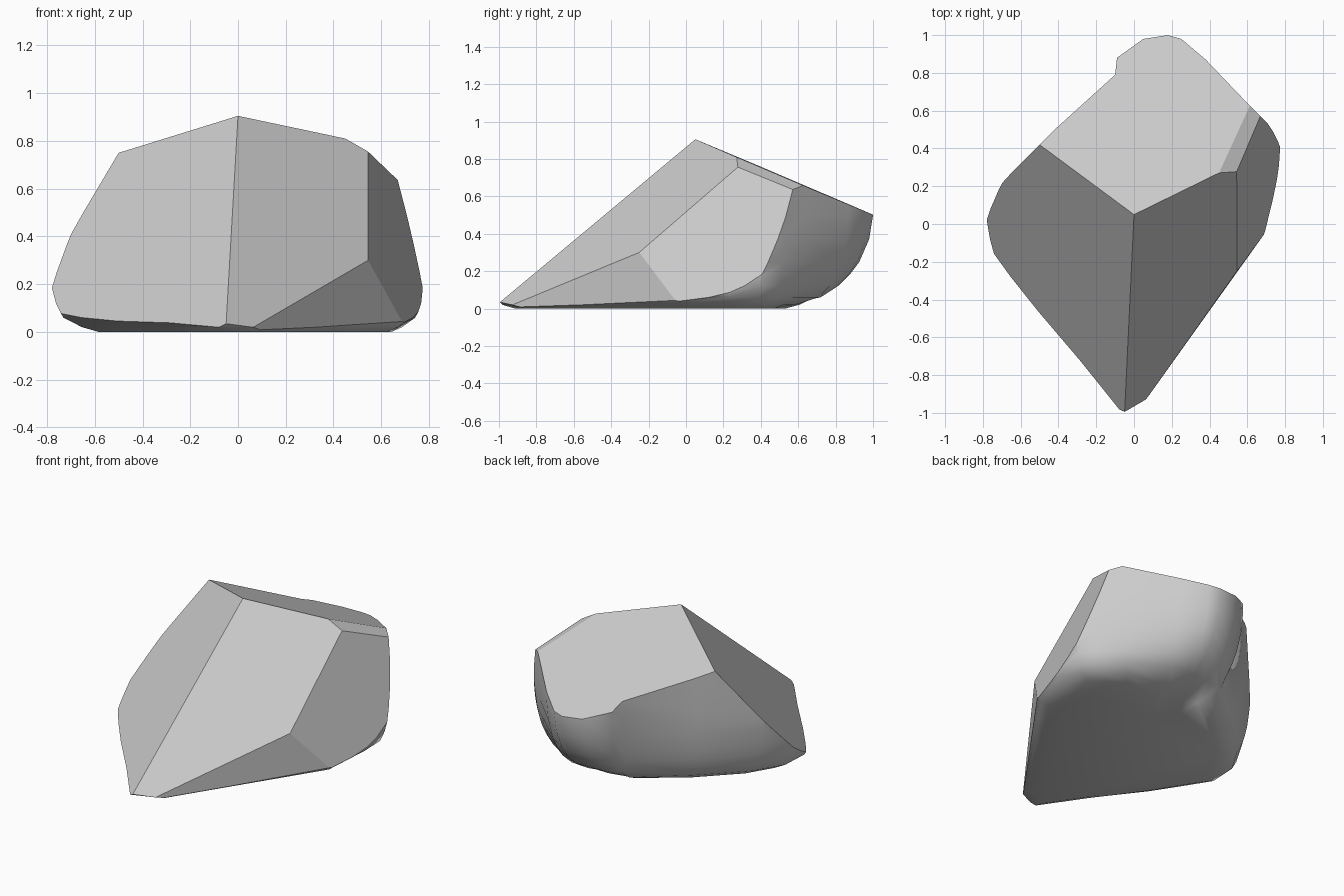
import bpy
import bmesh
from mathutils import Vector

cube = bpy.data.objects.get("Cube")
if cube:
    bpy.data.objects.remove(cube)

# Stone colour
stone = bpy.data.materials.new("stone_grey")
stone.use_nodes = True
grey = (0.6, 0.6, 0.6, 1)
stone.diffuse_color = grey
stone.node_tree.nodes["Principled BSDF"].inputs["Base Color"].default_value = grey

# Outline of the uncut boulder: x, y and how strongly the side tucks in below
outline = [
    (-0.82, 0.02, 0.2), (-0.7, 0.22, 0.2), (-0.42, 0.5, 0.2), (-0.1, 0.79, 0.25),
    (-0.09, 0.88, 0.42), (0.05, 0.98, 0.52), (0.18, 1.0, 0.55), (0.25, 0.98, 0.5),
    (0.38, 0.87, 0.35), (0.6, 0.64, 0.2), (0.71, 0.53, 0.17), (0.8, 0.42, 0.15),
    (0.83, 0.25, 0.2), (0.78, -0.05, 0.15), (0.1, -1.05, 0.12), (-0.1, -1.15, 0.14),
    (-0.33, -0.83, 0.15), (-0.6, -0.55, 0.2), (-0.83, -0.18, 0.2)]
# Side profile: height and amount of tuck
profile = [(0, 1.4), (0.02, 1), (0.06, 0.56), (0.12, 0.36), (0.18, 0.24),
           (0.25, 0.14), (0.37, 0.04), (0.5, 0), (1, 0)]
centre = Vector((0.05, 0.05, 0))

# Loft the boulder from stacked rings
bm = bmesh.new()
rings = []
for z, tuck in profile:
    ring = []
    for x, y, s in outline:
        p = Vector((x, y, 0)).lerp(centre, s * tuck)
        ring.append(bm.verts.new((p.x, p.y, z)))
    rings.append(ring)
n = len(outline)
for low, high in zip(rings, rings[1:]):
    for i in range(n):
        j = (i + 1) % n
        bm.faces.new((low[i], low[j], high[j], high[i]))
bm.faces.new(rings[0])
bm.faces.new(rings[-1])
bmesh.ops.recalc_face_normals(bm, faces=bm.faces)
for f in bm.faces:
    f.smooth = True

# Corners shared by the split faces
peak = Vector((0, 0.05, 0.905))
tip = Vector((-0.05, -1, 0.03))
tip_side = Vector((0.07, -0.92, 0.02))
left_top = Vector((-0.5, 0.42, 0.75))
right_top = Vector((0.45, 0.27, 0.81))
shoulder = Vector((0.545, 0.28, 0.755))
elbow = Vector((0.545, -0.25, 0.3))
rear_shoulder = Vector((0.66, 0.55, 0.645))
right_foot = Vector((0.685, -0.06, 0.03))
cuts = [(peak, right_top, left_top), (peak, tip, left_top), (peak, tip, elbow),
        (elbow, shoulder, rear_shoulder), (elbow, tip_side, right_foot),
        (right_top, shoulder, rear_shoulder)]

# Split off each flat face
inside = Vector((0.05, 0.1, 0.3))
split_planes = []
for a, b, c in cuts:
    normal = (b - a).cross(c - a).normalized()
    if normal.dot(inside - a) > 0:
        normal.negate()
    split_planes.append((a, normal))
    bmesh.ops.bisect_plane(bm, geom=bm.verts[:] + bm.edges[:] + bm.faces[:],
                           dist=1e-5, plane_co=a, plane_no=normal, clear_outer=True)
    rim = [e for e in bm.edges if e.is_boundary]
    bmesh.ops.holes_fill(bm, edges=rim, sides=0)

# Crisp split faces, smooth weathered sides
bmesh.ops.recalc_face_normals(bm, faces=bm.faces)
for f in bm.faces:
    f.normal_update()
    for a, normal in split_planes:
        if all(abs(normal.dot(v.co - a)) < 1e-3 for v in f.verts):
            f.smooth = False
            for e in f.edges:
                e.smooth = False

mesh = bpy.data.meshes.new("boulder")
bm.to_mesh(mesh)
bm.free()
mesh.materials.append(stone)
boulder = bpy.data.objects.new("boulder", mesh)
bpy.context.collection.objects.link(boulder)
